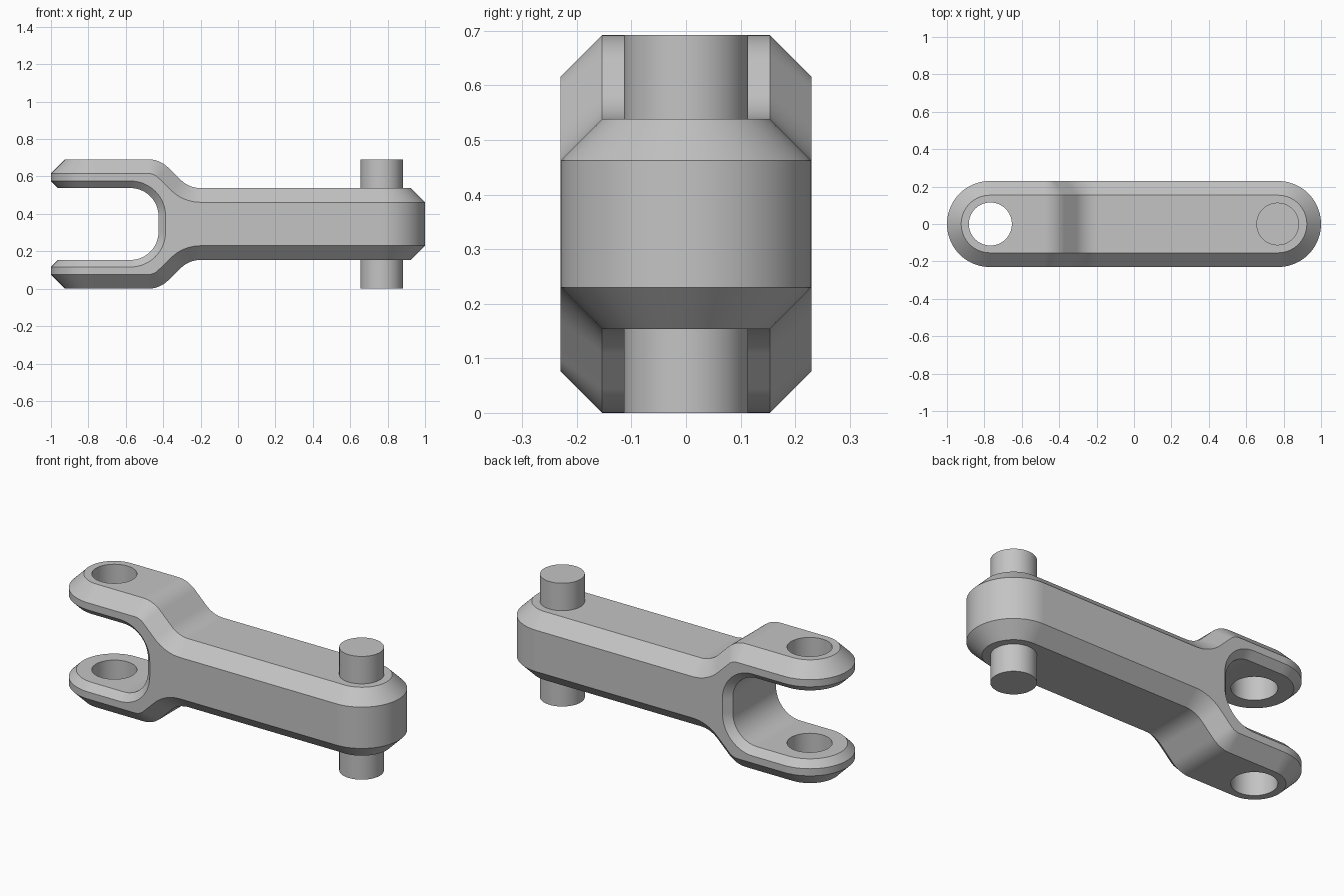
import bpy, bmesh
from math import sin, cos, pi, radians
from mathutils import Matrix

if "Cube" in bpy.data.objects:
    bpy.data.objects.remove(bpy.data.objects["Cube"], do_unlink=True)

MID = 0.346                  # half height, plane of symmetry
PRONG, BAR = 0.346, 0.192    # half heights of fork and bar
R, CX = 0.23, 0.77           # end radius and end centres
BEND = 0.15                  # radius of every bend in the profile
PIN_R, PIN_X = 0.114, 0.768

steel = bpy.data.materials.new("grey steel")
steel.use_nodes = True
grey = (0.55, 0.55, 0.55, 1)
steel.diffuse_color = grey
steel.node_tree.nodes["Principled BSDF"].inputs["Base Color"].default_value = grey


def make_object(name, bm, z=MID):
    mesh = bpy.data.meshes.new(name)
    bm.to_mesh(mesh)
    bm.free()
    mesh.materials.append(steel)
    obj = bpy.data.objects.new(name, mesh)
    obj.location.z = z
    bpy.context.collection.objects.link(obj)
    return obj


def activate(obj):
    bpy.ops.object.select_all(action='DESELECT')
    obj.select_set(True)
    bpy.context.view_layer.objects.active = obj


def cylinder(name, x, radius, half):
    bm = bmesh.new()
    bmesh.ops.create_cone(bm, cap_ends=True, segments=64, radius1=radius, radius2=radius,
                          depth=2 * half, matrix=Matrix.Translation((x, 0, 0)))
    return make_object(name, bm)


def arc(a, b, n):
    return [a + (b - a) * i / n for i in range(n + 1)]


def round_end(side, h, cut, drop):
    """Rim and chamfer-foot points round one half end, from tip to flank."""
    return [((side * (CX + (R - cut) * cos(a)), (R - cut) * sin(a), h),
             (side * (CX + R * cos(a)), R * sin(a), h + drop)) for a in arc(0, pi / 2, 18)]


def flank(profile, cut, sign):
    """Rim and chamfer-foot points along a profile of (x, h, angle of normal)."""
    return [((x, R - cut, h), (x + sign * cut * sin(a), R, h + sign * cut * cos(a)))
            for x, h, a in profile]


# Profiles: outer shoulder from fork to bar, and inner throat of the fork
shoulder = [(-0.48 + BEND * sin(a), PRONG - BEND + BEND * cos(a), a) for a in arc(0, pi / 4, 8)]
shoulder += [(-0.2 - BEND * sin(a), BAR + BEND - BEND * cos(a), a) for a in arc(pi / 4, 0, 8)]
throat = [(-0.575 + BEND * sin(a), BAR - BEND + BEND * cos(a), a) for a in arc(0, pi / 2, 16)]
throat.append((-0.575 + BEND, 0, pi / 2))

OUT, INN = 0.076, 0.038      # outer and inner chamfer sizes
tip_out = round_end(-1, PRONG, OUT, -OUT)
side_out = flank(shoulder, OUT, -1)
end_out = round_end(1, BAR, OUT, -OUT)
tip_in = round_end(-1, BAR, INN, INN)
side_in = flank(throat, INN, 1)

bm = bmesh.new()


def face(points):
    unique = list(dict.fromkeys(tuple(round(c, 5) + 0.0 for c in p) for p in points))
    if len(unique) > 2:
        bm.faces.new([bm.verts.new(p) for p in unique])


def skin(stations):
    """Flat band out to the centre line, plus its chamfer."""
    for (r0, f0), (r1, f1) in zip(stations, stations[1:]):
        face([r0, r1, (r1[0], 0, r1[2]), (r0[0], 0, r0[2])])
        face([r0, f0, f1, r1])


# One quarter of the link body
skin(tip_out + side_out + end_out[::-1])
skin(tip_in + side_in)
for i in range(len(tip_out) - 1):
    face([tip_out[i][1], tip_out[i + 1][1], tip_in[i + 1][1], tip_in[i][1]])
    a, b = end_out[i][1], end_out[i + 1][1]
    face([a, b, (b[0], b[1], 0), (a[0], a[1], 0)])
panel = [tip_out[-1]] + side_out + [end_out[-1]]
inner = [tip_in[-1]] + side_in
face([s[1] for s in panel] + [(CX, R, 0)] + [s[1] for s in inner[::-1]])

# Reflect the quarter to the other side and to the underside
for axis in (1, 2):
    copy = bmesh.ops.duplicate(bm, geom=bm.verts[:] + bm.edges[:] + bm.faces[:])["geom"]
    for v in copy:
        if isinstance(v, bmesh.types.BMVert):
            v.co[axis] *= -1
bmesh.ops.remove_doubles(bm, verts=bm.verts[:], dist=0.0003)
bmesh.ops.recalc_face_normals(bm, faces=bm.faces[:])
bmesh.ops.dissolve_limit(bm, angle_limit=radians(0.2), verts=bm.verts[:], edges=bm.edges[:])
bmesh.ops.recalc_face_normals(bm, faces=bm.faces[:])
body = make_object("link_body", bm)

# Pin holes through both prongs
cutter = cylinder("hole_cutter", -PIN_X, PIN_R + 0.001, 0.5)
cutter.hide_render = True
cut = body.modifiers.new("pin_holes", 'BOOLEAN')
cut.operation, cut.solver, cut.object = 'DIFFERENCE', 'EXACT', cutter
activate(body)
bpy.ops.object.modifier_apply(modifier=cut.name)
bpy.data.objects.remove(cutter, do_unlink=True)

# Pin through the bar end
pin = cylinder("link_pin", PIN_X, PIN_R, MID)

for obj in (body, pin):
    activate(obj)
    bpy.ops.object.shade_smooth_by_angle(angle=radians(30))
    weighted = obj.modifiers.new("even_shading", 'WEIGHTED_NORMAL')
    weighted.keep_sharp = True
